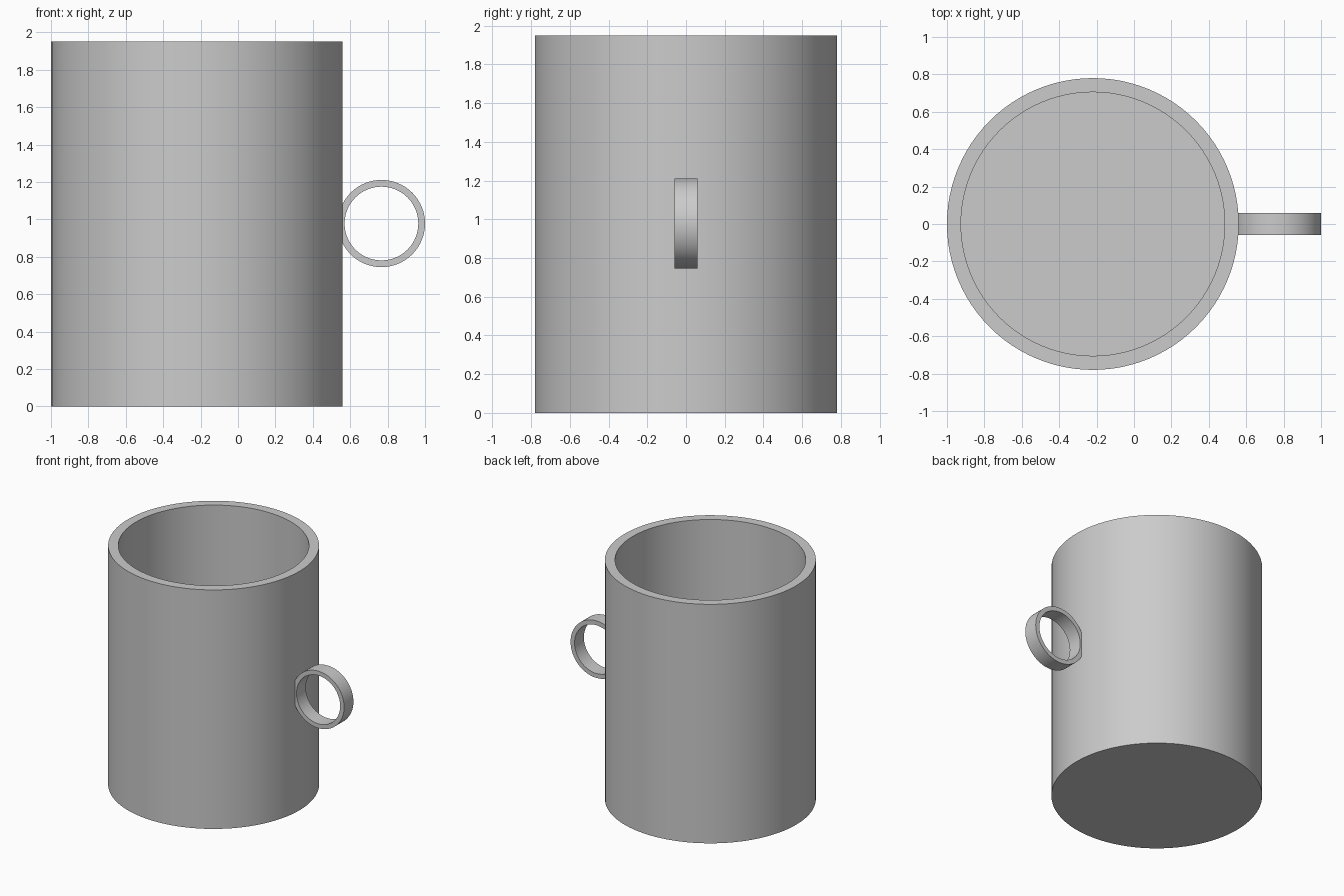
import bpy, bmesh, math
from mathutils import Matrix

if "Cube" in bpy.data.objects:
    bpy.data.objects.remove(bpy.data.objects["Cube"])

gray = bpy.data.materials.new("plain gray")
gray.diffuse_color = (0.6, 0.6, 0.6, 1)
gray.use_nodes = True
gray.node_tree.nodes["Principled BSDF"].inputs["Base Color"].default_value = gray.diffuse_color


def lathe(name, profile, steps, closed, matrix):
    """Spin an (r, z) profile around z, then place it with a matrix."""
    bm = bmesh.new()
    verts = [bm.verts.new((r, 0, z)) for r, z in profile]
    edges = [bm.edges.new(p) for p in zip(verts, verts[1:])]
    if closed:
        edges.append(bm.edges.new((verts[-1], verts[0])))
    bmesh.ops.spin(bm, geom=verts + edges, cent=(0, 0, 0), axis=(0, 0, 1),
                   angle=math.tau, steps=steps)
    bmesh.ops.remove_doubles(bm, verts=bm.verts, dist=1e-5)
    bmesh.ops.recalc_face_normals(bm, faces=bm.faces)
    bm.transform(matrix)
    mesh = bpy.data.meshes.new(name)
    bm.to_mesh(mesh)
    bm.free()
    mesh.materials.append(gray)
    obj = bpy.data.objects.new(name, mesh)
    bpy.context.collection.objects.link(obj)
    bpy.ops.object.select_all(action='DESELECT')
    obj.select_set(True)
    bpy.context.view_layer.objects.active = obj
    bpy.ops.object.shade_smooth_by_angle(angle=math.radians(30))
    return obj


# Hollow cup: closed bottom, straight wall, flat rim, inner floor
H, R, RI, FLOOR = 1.95, 0.78, 0.705, 0.075
lathe("cup_body", [(0, 0), (R, 0), (R, H), (RI, H), (RI, FLOOR), (0, FLOOR)],
      96, False, Matrix.Translation((-0.22, 0, 0)))

# Ring handle: flat band standing upright, its inner edge sunk into the wall
W = 0.06
lathe("ring_handle", [(0.197, -W), (0.233, -W), (0.233, W), (0.197, W)],
      64, True, Matrix.Translation((0.767, 0, 0.978)) @ Matrix.Rotation(math.pi / 2, 4, 'X'))
